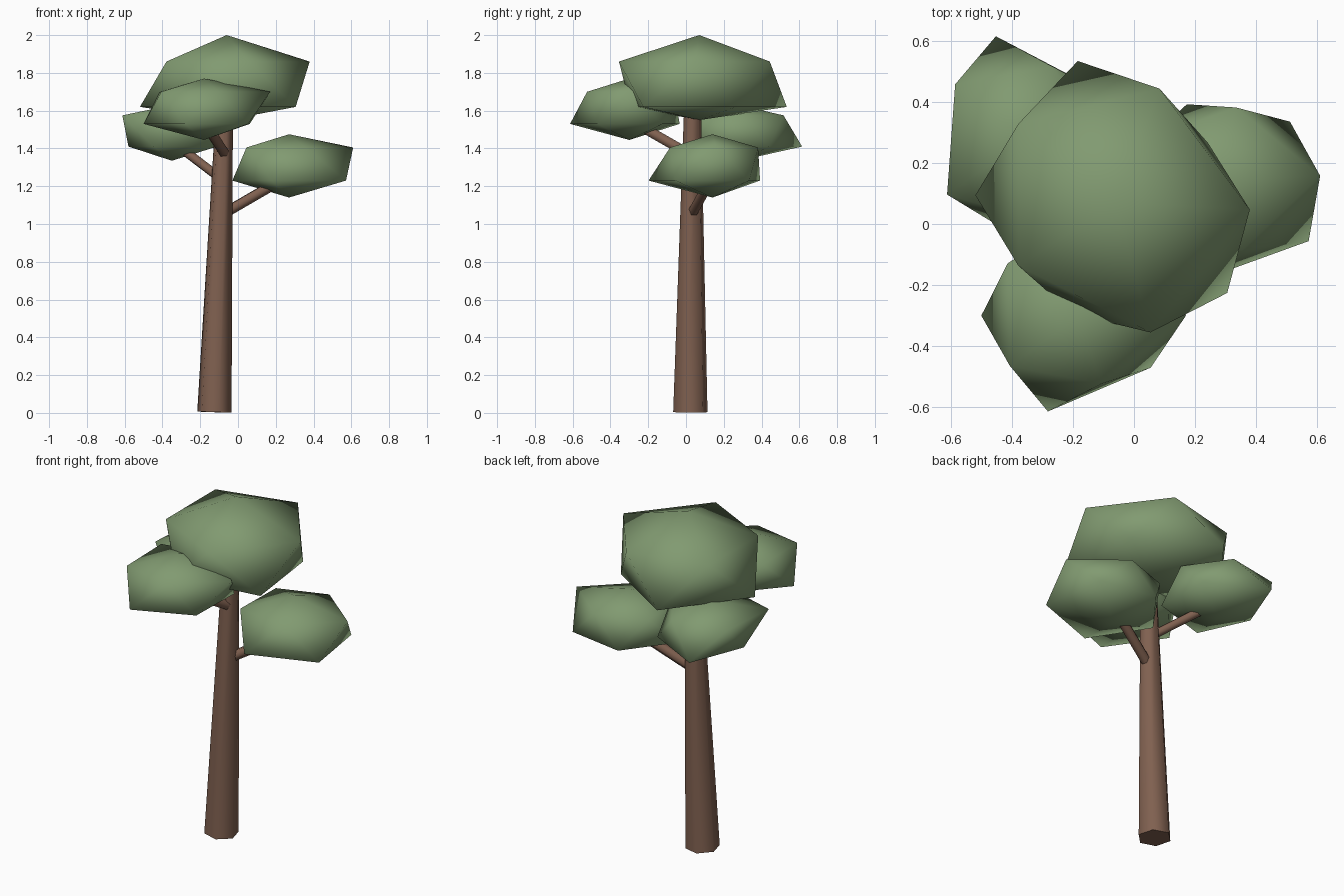
import bpy
import bmesh
from math import cos, sin, radians
from mathutils import Vector

old_cube = bpy.data.objects.get("Cube")
if old_cube:
    bpy.data.objects.remove(old_cube, do_unlink=True)


def make_material(name, color):
    mat = bpy.data.materials.new(name)
    mat.use_nodes = True
    mat.diffuse_color = color
    mat.node_tree.nodes["Principled BSDF"].inputs["Base Color"].default_value = color
    return mat


leaf_green = make_material("leaf green", (0.22, 0.325, 0.165, 1))
bark_brown = make_material("bark brown", (0.215, 0.118, 0.08, 1))


def finish(name, bm, mat, smooth_angle=None):
    bmesh.ops.recalc_face_normals(bm, faces=bm.faces)
    mesh = bpy.data.meshes.new(name)
    bm.to_mesh(mesh)
    bm.free()
    mesh.materials.append(mat)
    obj = bpy.data.objects.new(name, mesh)
    bpy.context.collection.objects.link(obj)
    if smooth_angle is None:
        mesh.shade_smooth()
    else:
        bpy.ops.object.select_all(action="DESELECT")
        obj.select_set(True)
        bpy.context.view_layer.objects.active = obj
        bpy.ops.object.shade_smooth_by_angle(angle=radians(smooth_angle))


def leaf_clump(name, center, heights, turn, upper, lower):
    """Squashed, uneven icosahedron: two staggered rings of five between two tips."""
    bm = bmesh.new()
    cx, cy = center
    top_z, upper_z, lower_z, bottom_z = heights

    def ring(radii, z, start):
        angles = [radians(start + 72 * i) for i in range(5)]
        return [bm.verts.new((cx + r * cos(a), cy + r * sin(a), z))
                for r, a in zip(radii, angles)]

    top = bm.verts.new((cx, cy, top_z))
    bottom = bm.verts.new((cx, cy, bottom_z))
    up = ring(upper, upper_z, turn)
    low = ring(lower, lower_z, turn + 36)
    for i in range(5):
        j = (i + 1) % 5
        bm.faces.new((top, up[i], up[j]))
        bm.faces.new((up[i], low[i], up[j]))
        bm.faces.new((up[j], low[i], low[j]))
        bm.faces.new((bottom, low[j], low[i]))
    finish(name, bm, leaf_green)


def limb(name, start, end, r1, r2, turn=0):
    """Tapered six-sided wooden limb between two points."""
    bm = bmesh.new()
    start, end = Vector(start), Vector(end)
    axis = (end - start).normalized()
    side = Vector((cos(radians(turn)), sin(radians(turn)), 0))
    side = (side - axis * side.dot(axis)).normalized()
    other = axis.cross(side)
    rings = []
    for point, r in ((start, r1), (end, r2)):
        rings.append([bm.verts.new(point + r * (side * cos(radians(60 * i)) + other * sin(radians(60 * i))))
                      for i in range(6)])
    for i in range(6):
        j = (i + 1) % 6
        bm.faces.new((rings[0][i], rings[0][j], rings[1][j], rings[1][i]))
    for r in rings:
        bm.faces.new(r)
    finish(name, bm, bark_brown, 65)


# Trunk and branches
limb("trunk", (-0.125, 0.023, 0.004), (-0.07, 0.035, 1.66), 0.094, 0.045, 45)
limb("left_branch", (-0.05, 0.04, 1.07), (0.26, 0.14, 1.25), 0.03, 0.03)
limb("back_branch", (-0.09, 0.05, 1.24), (-0.34, 0.27, 1.43), 0.026, 0.026)
limb("front_branch", (-0.075, 0.0, 1.38), (-0.18, -0.28, 1.54), 0.03, 0.03)

# Leaf clumps
leaf_clump("crown_leaves", (-0.06, 0.07), (2.0, 1.86, 1.62, 1.55), -3,
           (0.44, 0.40, 0.41, 0.38, 0.44), (0.36, 0.48, 0.46, 0.39, 0.47))
leaf_clump("left_leaves", (0.27, 0.14), (1.475, 1.405, 1.23, 1.14), 3,
           (0.34, 0.25, 0.26, 0.29, 0.24), (0.31, 0.27, 0.30, 0.35, 0.36))
leaf_clump("front_leaves", (-0.18, -0.30), (1.77, 1.70, 1.53, 1.445), 0,
           (0.35, 0.25, 0.29, 0.28, 0.235), (0.30, 0.28, 0.32, 0.33, 0.29))
leaf_clump("back_leaves", (-0.35, 0.28), (1.63, 1.575, 1.41, 1.335), -1,
           (0.25, 0.25, 0.295, 0.32, 0.30), (0.28, 0.35, 0.23, 0.30, 0.30))
